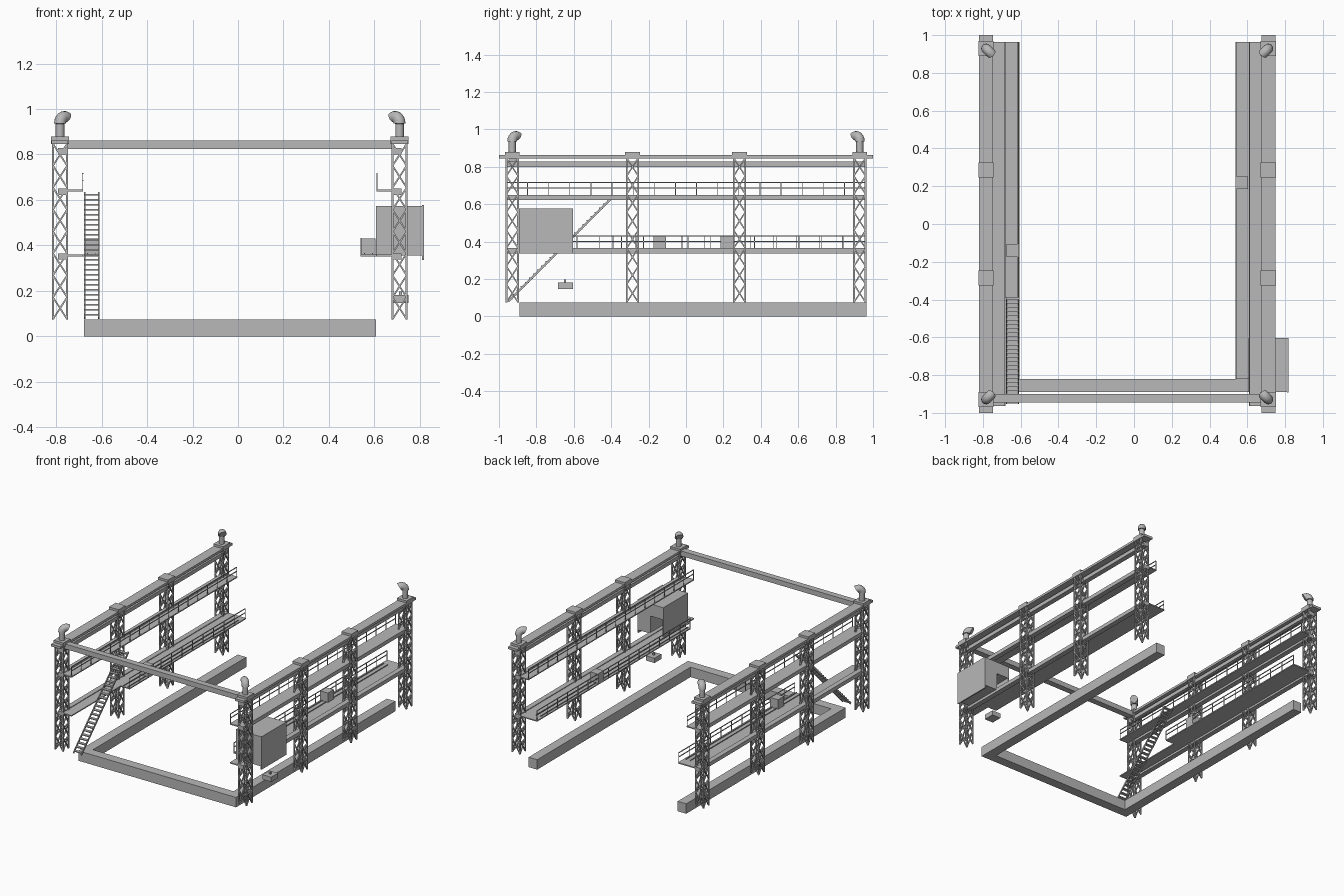
import bpy, bmesh, math
from mathutils import Vector, Matrix

cube = bpy.data.objects.get("Cube")
if cube:
    bpy.data.objects.remove(cube, do_unlink=True)

steel = bpy.data.materials.new("grey_steel")
steel.use_nodes = True
GREY = (0.48, 0.48, 0.48, 1)
steel.diffuse_color = GREY
steel.node_tree.nodes["Principled BSDF"].inputs["Base Color"].default_value = GREY

AXIS = -0.036            # mirror plane between the two side frames
POST_Y = (-0.929, -0.286, 0.286, 0.929)
COL_X, COL_R = 0.747, 0.035
BOTTOM, TOP = 0.075, 0.847


def box(bm, x0, x1, y0, y1, z0, z1):
    size = Matrix.Diagonal((abs(x1 - x0), abs(y1 - y0), z1 - z0, 1))
    mid = Matrix.Translation(((x0 + x1) / 2, (y0 + y1) / 2, (z0 + z1) / 2))
    bmesh.ops.create_cube(bm, size=1, matrix=mid @ size)


def bar(bm, a, b, w, d=None):
    """Square bar between two points."""
    a, b = Vector(a), Vector(b)
    turn = (b - a).to_track_quat('Z', 'Y').to_matrix().to_4x4()
    size = Matrix.Diagonal((w, d or w, (b - a).length, 1))
    bmesh.ops.create_cube(bm, size=1, matrix=Matrix.Translation((a + b) / 2) @ turn @ size)


def finish(bm, name):
    me = bpy.data.meshes.new(name)
    bmesh.ops.recalc_face_normals(bm, faces=bm.faces)
    bm.to_mesh(me)
    bm.free()
    me.materials.append(steel)
    ob = bpy.data.objects.new(name, me)
    bpy.context.collection.objects.link(ob)
    return ob


def boxes(name, *dims):
    bm = bmesh.new()
    for d in dims:
        box(bm, *d)
    return finish(bm, name)


def lattice_column(name, x, y):
    """Four corner posts with crossed bracing on every face."""
    bm = bmesh.new()
    r, n = COL_R - 0.004, 8
    step = (TOP - BOTTOM) / n
    corners = [(x - r, y - r), (x + r, y - r), (x + r, y + r), (x - r, y + r)]
    for i, p in enumerate(corners):
        q = corners[(i + 1) % 4]
        bar(bm, (*p, BOTTOM), (*p, TOP), 0.009)
        for k in range(n):
            lo, hi = BOTTOM + k * step, BOTTOM + (k + 1) * step
            bar(bm, (*p, lo), (*q, hi), 0.007)
            bar(bm, (*q, lo), (*p, hi), 0.007)
    finish(bm, name)


def railing(name, x, y0, y1, z, n):
    bm = bmesh.new()
    for h in (0.042, 0.072):
        bar(bm, (x, y0, z + h), (x, y1, z + h), 0.005)
    for i in range(n + 1):
        y = y0 + (y1 - y0) * i / n
        bar(bm, (x, y, z), (x, y, z + 0.072), 0.004)
    finish(bm, name)


def hooded_vent(name, x, y, sx, sy):
    """Upright pipe with an elbow turned diagonally inward."""
    bm = bmesh.new()
    out = Vector((sx, sy, 0)).normalized()
    base = Vector((x, y, 0))
    path = [(0, 0.875, 0.019), (0, 0.935, 0.019), (0, 0.936, 0.026)]
    for k in range(1, 7):
        a = math.radians(20 * k)
        path.append((0.027 - 0.027 * math.cos(a), 0.938 + 0.027 * math.sin(a), 0.026))
    side = Vector((-out.y, out.x, 0))
    rings = []
    for k, (d, z, r) in enumerate(path):
        a = math.radians(20 * max(0, k - 2))
        across = out * math.cos(a) - Vector((0, 0, 1)) * math.sin(a)
        mid = base + out * d + Vector((0, 0, z))
        rings.append([bm.verts.new(mid + r * (across * math.cos(t) + side * math.sin(t)))
                      for t in (math.tau * j / 16 for j in range(16))])
    for lo, hi in zip(rings, rings[1:]):
        for j in range(16):
            bm.faces.new((lo[j], lo[j - 1], hi[j - 1], hi[j]))
    bm.faces.new(rings[0])
    bm.faces.new(rings[-1])
    ob = finish(bm, name)
    bpy.context.view_layer.objects.active = ob
    ob.select_set(True)
    bpy.ops.object.shade_smooth_by_angle()
    ob.select_set(False)


# Two mirrored side frames
for side, s in (("left", 1), ("right", -1)):
    def X(d):
        return AXIS + s * d

    # Columns, caps and vents
    for i, y in enumerate(POST_Y):
        lattice_column(f"{side}_column_{i + 1}", X(COL_X), y)
        boxes(f"{side}_column_cap_{i + 1}",
              (X(0.707), X(0.787), y - 0.04, y + 0.04, 0.845, 0.878))
        if i in (0, 3):
            hooded_vent(f"{side}_vent_{i + 1}", X(COL_X), y, -s, 1 if i == 0 else -1)

    # Long beams
    boxes(f"{side}_top_beam", (X(0.711), X(0.785), -1, 1, 0.845, 0.862))
    for level, z in (("lower", 0.337), ("upper", 0.622), ("roof", 0.8)):
        boxes(f"{side}_{level}_beam",
              (X(0.718), X(0.755), -0.964, 0.964, z, z + 0.028))

    # Walkway floors; the stair side leaves an opening in the lower one
    start = -0.82 if s > 0 else -0.39
    boxes(f"{side}_upper_walkway", (X(0.645), X(0.74), -0.964, 0.964, 0.638, 0.646))
    boxes(f"{side}_lower_walkway",
          (X(0.645), X(0.74), -0.964, 0.964, 0.352, 0.36),
          (X(0.574), X(0.645), start, 0.964, 0.352, 0.36))
    boxes(f"{side}_trolley_track",
          (X(0.59), X(0.594), start, 0.9, 0.36, 0.366),
          (X(0.625), X(0.629), start, 0.9, 0.36, 0.366))
    railing(f"{side}_upper_railing", X(0.647), -0.96, 0.96, 0.644, 17)
    railing(f"{side}_lower_railing", X(0.577), start, 0.96, 0.358, 15 if s > 0 else 11)

    # Trolley on the lower walkway
    ty = 0.218 if s > 0 else -0.14
    boxes(f"{side}_trolley", (X(0.574), X(0.64), ty - 0.034, ty + 0.034, 0.352, 0.43))

# Front cross beam and ground curb
boxes("front_cross_beam", (-0.75, 0.68, -0.945, -0.9, 0.825, 0.862))
bm = bmesh.new()
outline = [(-0.677, 0.964), (-0.677, -0.89), (0.607, -0.89), (0.607, 0.964),
           (0.537, 0.964), (0.537, -0.82), (-0.607, -0.82), (-0.607, 0.964)]
face = bm.faces.new([bm.verts.new((x, y, 0)) for x, y in outline])
grown = bmesh.ops.extrude_face_region(bm, geom=[face])
bmesh.ops.translate(bm, vec=(0, 0, 0.073),
                    verts=[v for v in grown["geom"] if isinstance(v, bmesh.types.BMVert)])
finish(bm, "ground_curb")

# Stair from the ground to the upper walkway
bm = bmesh.new()
foot, head, steps = Vector((0, -0.95, 0.08)), Vector((0, -0.4, 0.63)), 25
for x in (-0.675, -0.612):
    bar(bm, foot + Vector((x, 0, 0)), head + Vector((x, 0, 0)), 0.006, 0.012)
for i in range(steps):
    p = foot.lerp(head, (i + 0.5) / steps)
    box(bm, -0.675, -0.612, p.y - 0.011, p.y + 0.011, p.z, p.z + 0.006)
finish(bm, "stair")

# Control cabin with a doorway in its rear wall
cabin = boxes("control_cabin", (0.607, 0.817, -0.89, -0.603, 0.356, 0.574))
door = boxes("doorway_cutter", (0.615, 0.71, -0.84, -0.5, 0.3, 0.485))
door.hide_render = True
door.hide_viewport = True
cut = cabin.modifiers.new("doorway", 'BOOLEAN')
cut.operation, cut.object, cut.solver = 'DIFFERENCE', door, 'EXACT'
boxes("cabin_outer_plate", (0.809, 0.818, -0.892, -0.605, 0.335, 0.577))

# Hanging control pendant
boxes("control_pendant", (0.68, 0.75, -0.685, -0.605, 0.147, 0.182),
      (0.709, 0.721, -0.651, -0.641, 0.182, 0.197))
